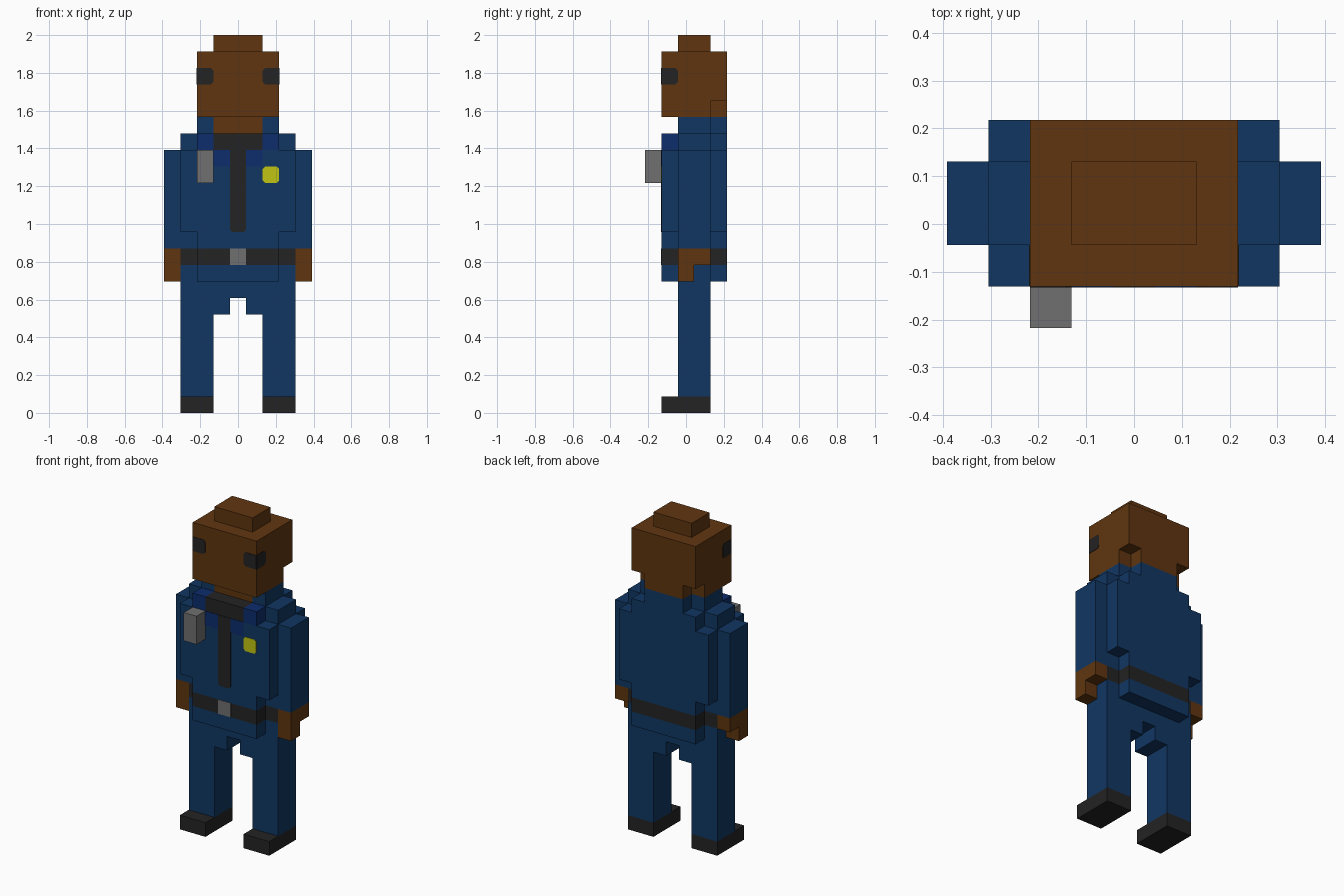
import bpy
import bmesh

U = 2 / 23          # one block; all sizes below are in blocks
T = 0.03            # thickness of the painted plates

cube = bpy.data.objects.get("Cube")
if cube:
    bpy.data.objects.remove(cube, do_unlink=True)


def material(name, rgb):
    m = bpy.data.materials.new(name)
    m.use_nodes = True
    col = (*rgb, 1.0)
    m.diffuse_color = col
    bsdf = next(n for n in m.node_tree.nodes if n.type == 'BSDF_PRINCIPLED')
    bsdf.inputs["Base Color"].default_value = col
    bsdf.inputs["Roughness"].default_value = 0.9
    return m


BLUE = material("uniform_blue", (0.005, 0.037, 0.122))
LAPEL = material("lapel_blue", (0.004, 0.026, 0.15))
SKIN = material("brown", (0.117, 0.036, 0.005))
DARK = material("charcoal", (0.017, 0.017, 0.017))
GREY = material("metal_grey", (0.16, 0.16, 0.16))
YELLOW = material("badge_yellow", (0.53, 0.55, 0.006))

PLACE = {
    'x': lambda a, b, t: (t, a, b),
    'y': lambda a, b, t: (a, t, b),
    'z': lambda a, b, t: (a, b, t),
}


def prism(name, mat, pts, lo, hi, axis='z', mirror=False):
    """Extrude an outline along an axis, optionally with a copy at -x."""
    bm = bmesh.new()
    for s in ((1, -1) if mirror else (1,)):
        rings = []
        for t in (lo, hi):
            ring = []
            for a, b in pts:
                x, y, z = PLACE[axis](a, b, t)
                ring.append(bm.verts.new((s * x * U, y * U, z * U)))
            rings.append(ring)
        r0, r1 = rings
        bm.faces.new(r0)
        bm.faces.new(r1)
        n = len(pts)
        for i in range(n):
            j = (i + 1) % n
            bm.faces.new((r0[i], r0[j], r1[j], r1[i]))
    bmesh.ops.recalc_face_normals(bm, faces=bm.faces)
    me = bpy.data.meshes.new(name)
    bm.to_mesh(me)
    bm.free()
    me.materials.append(mat)
    ob = bpy.data.objects.new(name, me)
    bpy.context.scene.collection.objects.link(ob)
    return ob


def rect(a0, a1, b0, b1):
    return [(a0, b0), (a1, b0), (a1, b1), (a0, b1)]


def clipped(a0, a1, b0, b1, corners="0123", c=0.15):
    """Rectangle with the chosen corners cut off (0 = low a, low b, then round)."""
    out = []
    cuts = [[(a0, b0 + c), (a0 + c, b0)], [(a1 - c, b0), (a1, b0 + c)],
            [(a1, b1 - c), (a1 - c, b1)], [(a0 + c, b1), (a0, b1 - c)]]
    for i, p in enumerate(rect(a0, a1, b0, b1)):
        out += cuts[i] if str(i) in corners else [p]
    return out


def layer(name, mat, half, z0, z1):
    """Horizontal slab from the +x half of its outline, front to back."""
    return prism(name, mat, half + [(-x, y) for x, y in reversed(half)], z0, z1)


def box(name, mat, x0, x1, y0, y1, z0, z1, mirror=False):
    return prism(name, mat, rect(x0, x1, y0, y1), z0, z1, 'z', mirror)


# Legs and shoes
box("shoes", DARK, 1.5, 3.5, -1.5, 1.5, 0, 1, True)
box("legs", BLUE, 1.5, 3.5, -0.5, 1.5, 1, 8, True)
layer_pts = [(1.5, 6), (1.5, 8), (-1.5, 8), (-1.5, 6), (-0.5, 6), (-0.5, 7), (0.5, 7), (0.5, 6)]
prism("crotch", BLUE, layer_pts, -0.5, 1.5, 'y')

# Torso: slabs with notched corners at the waist
CROSS = [(2.5, -1.5), (2.5, -0.5), (3.5, -0.5), (3.5, 1.5), (2.5, 1.5), (2.5, 2.5)]
layer("hips", BLUE, CROSS, 8, 9)
layer("belt", DARK, CROSS, 9, 10)
layer("waist", BLUE, CROSS, 10, 11)
layer("chest", BLUE, [(3.5, -1.5), (3.5, 2.5)], 11, 16)
layer("shoulders", BLUE, [(3.5, -0.5), (3.5, 1.5), (2.5, 1.5), (2.5, 2.5)], 16, 17)
layer("neck_collar", BLUE,
      [(1.5, 0.5), (1.5, -0.5), (2.5, -0.5), (2.5, 1.5), (1.5, 1.5), (1.5, 2.5)], 17, 18)

# Front row of the collar, lapels and tie
box("shirt_collar", DARK, -1.5, 1.5, -1.5, -0.5, 16, 17)
box("upper_lapels", LAPEL, 1.5, 2.5, -1.5, -0.5, 16, 17, True)
prism("lower_lapels", LAPEL, rect(0.5, 1.5, 15, 16), -1.5 - T, -1.5 + T, 'y', True)
prism("tie", DARK, clipped(-0.5, 0.5, 11, 16, "01"), -1.5 - T, -1.5 + T, 'y')

# Arms and hands
box("sleeves", BLUE, 3.5, 4.5, -0.5, 1.5, 10, 16, True)
prism("hands", SKIN,
      [(-0.5, 8), (0.5, 8), (0.5, 9), (1.5, 9), (1.5, 10), (-0.5, 10)], 3.5, 4.5, 'x', True)

# Neck and head
box("neck", SKIN, -1.5, 1.5, -0.5, 0.5, 17, 18)
layer("jaw", SKIN, [(2.5, -1.5), (2.5, 1.5), (1.5, 1.5), (1.5, 2.5)], 18, 19)
layer("head", SKIN, [(2.5, -1.5), (2.5, 2.5)], 19, 22)
box("head_top", SKIN, -1.5, 1.5, -0.5, 1.5, 22, 23)

# Eyes wrap around the front corners of the head
prism("eye_fronts", DARK, clipped(1.5, 2.5, 20, 21, "03"), -1.5 - T, -1.5 + T, 'y', True)
prism("eye_sides", DARK, clipped(-1.5, -0.5, 20, 21, "12"), 2.5 - T, 2.5 + T, 'x', True)

# Equipment
box("radio", GREY, -2.5, -1.5, -2.5, -1.5, 14, 16)
prism("badge", YELLOW, clipped(1.5, 2.5, 14, 15), -1.5 - T, -1.5 + T, 'y')
prism("belt_buckle", GREY, rect(-0.5, 0.5, 9, 10), -1.5 - T, -1.5 + T, 'y')
